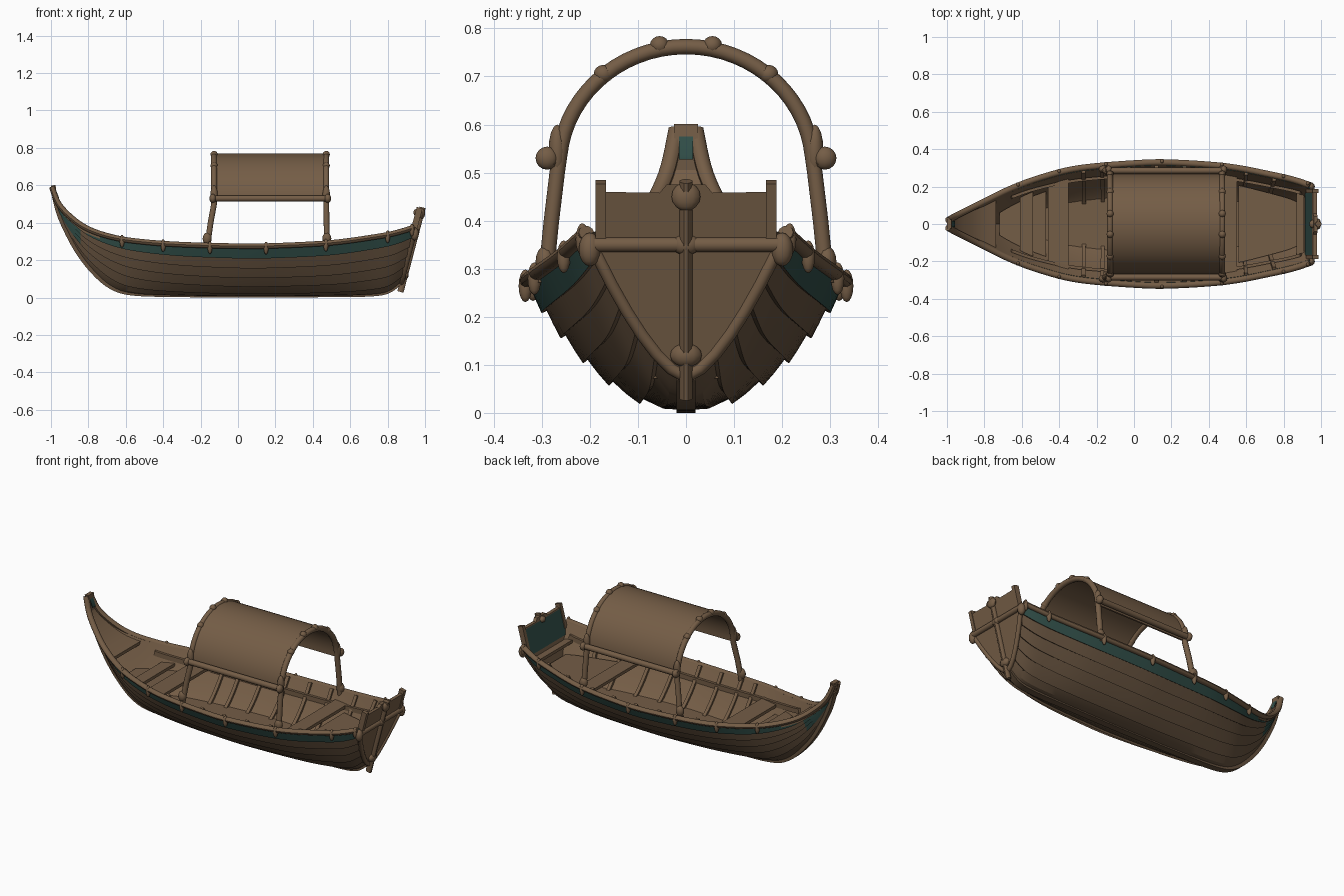
import bpy, bmesh, math
from mathutils import Vector as V

if "Cube" in bpy.data.objects:
    bpy.data.objects.remove(bpy.data.objects["Cube"])


def material(name, rgb):
    m = bpy.data.materials.new(name)
    m.diffuse_color = (*rgb, 1)
    m.use_nodes = True
    m.node_tree.nodes["Principled BSDF"].inputs["Base Color"].default_value = m.diffuse_color
    return m


WOOD = material("warm wood", (0.175, 0.109, 0.061))
HULL = material("dark hull wood", (0.13, 0.083, 0.048))
TEAL = material("teal paint", (0.03, 0.075, 0.064))


def finish(name, bm, mats=(WOOD,), angle=40):
    bmesh.ops.recalc_face_normals(bm, faces=bm.faces)
    me = bpy.data.meshes.new(name)
    bm.to_mesh(me)
    bm.free()
    for m in mats:
        me.materials.append(m)
    ob = bpy.data.objects.new(name, me)
    bpy.context.collection.objects.link(ob)
    bpy.ops.object.select_all(action='DESELECT')
    ob.select_set(True)
    bpy.context.view_layer.objects.active = ob
    bpy.ops.object.shade_smooth_by_angle(angle=math.radians(angle))
    return ob


# Stations bow to stern: keel x, keel z, sheer x, sheer z, half width, section power
ST = [(-.985, .54, -.995, .585, .018, 1.1), (-.95, .42, -.955, .49, .04, 1.1),
      (-.87, .26, -.87, .405, .083, 1.1), (-.78, .14, -.78, .352, .128, 1.15),
      (-.68, .055, -.65, .313, .19, 1.3), (-.56, .02, -.5, .292, .245, 1.5),
      (-.3, .012, -.3, .278, .295, 1.8), (0, .01, 0, .27, .322, 2),
      (.2, .01, .2, .272, .326, 2), (.5, .012, .5, .288, .305, 1.9),
      (.7, .015, .75, .322, .258, 1.7), (.8, .03, .86, .345, .232, 1.6),
      (.865, .075, .94, .37, .205, 1.5)]
N = len(ST) - 1


def station(u):
    i = min(int(u), N - 1)
    t = u - i
    a, b, c, d = (ST[max(0, min(N, j))] for j in (i - 1, i, i + 1, i + 2))
    return [.5 * (2*q + (r - p)*t + (2*p - 5*q + 4*r - s)*t*t + (3*q - p - 3*r + s)*t**3)
            for p, q, r, s in zip(a, b, c, d)]


def hull_point(u, t, off=0, side=1):
    kx, kz, sx, sz, w, p = station(u)
    f = t ** p
    dz = (sz - kz) * p * max(t, .02) ** (p - 1)
    n = math.hypot(w, dz)
    off *= min(1, w / .12)
    y = max(0, w * t + off * dz / n)
    return V((kx + (sx - kx) * f, side * y, kz + (sz - kz) * f - off * w / n))


def u_at(x):
    lo, hi = 0, N
    for _ in range(30):
        mid = (lo + hi) / 2
        lo, hi = (mid, hi) if station(mid)[2] < x else (lo, mid)
    return lo


def sweep(name, paths, hw, hh=None, ref=(0, 0, 1), sides=10, mat=WOOD):
    """Tube (or box when sides=4) along each path."""
    hh = hh or hw
    bm = bmesh.new()
    k = math.sqrt(2) if sides == 4 else 1
    for path in paths:
        path = [V(p) for p in path]
        rings = []
        for i, p in enumerate(path):
            tan = (path[min(i + 1, len(path) - 1)] - path[max(i - 1, 0)]).normalized()
            a = V(ref)
            a = (a - tan * a.dot(tan)).normalized()
            b = tan.cross(a)
            rings.append([bm.verts.new(p + a * hw * k * math.cos(q) + b * hh * k * math.sin(q))
                          for q in [2 * math.pi * (j + .5) / sides for j in range(sides)]])
        for r, s in zip(rings, rings[1:]):
            for j in range(sides):
                bm.faces.new((r[j], r[j - 1], s[j - 1], s[j]))
        bm.faces.new(rings[0])
        bm.faces.new(rings[-1])
    return finish(name, bm, (mat,))


def knobs(name, places):
    """Rounded bindings: (centre, radii)."""
    bm = bmesh.new()
    for c, r in places:
        vs = bmesh.ops.create_uvsphere(bm, u_segments=12, v_segments=8, radius=1)['verts']
        bmesh.ops.scale(bm, vec=r, verts=vs)
        bmesh.ops.translate(bm, vec=c, verts=vs)
    return finish(name, bm)


def slab(name, pairs, thick, mat=WOOD):
    """Board from left/right point pairs, thickened downwards."""
    bm = bmesh.new()
    rows = [[bm.verts.new(V(p) + V((0, 0, dz))) for p, dz in
             ((l, 0), (r, 0), (r, -thick), (l, -thick))] for l, r in pairs]
    for a, b in zip(rows, rows[1:]):
        for j in range(4):
            bm.faces.new((a[j], a[j - 1], b[j - 1], b[j]))
    bm.faces.new(rows[0])
    bm.faces.new(rows[-1])
    return finish(name, bm, (mat,))


def board(name, x0, x1, z, thick=.018, inset=.022):
    pairs = []
    for i in range(9):
        x = x0 + (x1 - x0) * i / 8
        _, kz, _, sz, w, p = station(u_at(x))
        y = max(.01, w * min(1, max(.001, (z - kz) / (sz - kz))) ** (1 / p) - inset)
        pairs.append(((x, -y, z), (x, y, z)))
    slab(name, pairs, thick)


def mirrored(path):
    return [path, [(x, -y, z) for x, y, z in path]]


US = [N * i / 72 for i in range(73)]

# Clinker hull: stepped strakes outside, smooth lining inside
bm = bmesh.new()
cuts = [0, .28, .47, .63, .77, .89, 1]
rows = []
for j in range(6):
    rows += [(cuts[j], .004 if j == 0 else .012), ((cuts[j] + cuts[j + 1]) / 2, .006), (cuts[j + 1], 0)]
rows += [(t, -.018) for t in (1, .85, .7, .55, .4, .2, 0)]
for side in (1, -1):
    grid = [[bm.verts.new(hull_point(u, t, o, side)) for t, o in rows] for u in US]
    for i in range(72):
        for r in range(len(rows) - 1):
            f = bm.faces.new((grid[i][r], grid[i + 1][r], grid[i + 1][r + 1], grid[i][r + 1]))
            u, strake = US[i], r // 3
            bow = .7 < u < 2.3 and 2 <= strake <= 5
            f.material_index = 1 if bow or (strake == 5 and u > 2.6) else 2 if r >= 18 else 0
finish("hull", bm, (HULL, TEAL, WOOD), 25)

# Keel and stem
keel = [(station(u)[0], 0, station(u)[1]) for u in US]
sweep("keel", [keel], .02, .01, ref=(0, 1, 0), sides=4, mat=HULL)

# Gunwale rails with bindings
rail = [(p[2], p[4] + .002, p[3] + .005) for p in map(station, US)]
sweep("gunwale", mirrored(rail), .015, .017)
ties = []
for x in (-.62, -.4, -.15, .15, .47, .8, .93):
    s = station(u_at(x))
    ties += [((x, d * (s[4] + .007), s[3] - .006), (.013, .014, .034)) for d in (1, -1)]
knobs("rail_bindings", ties)

# Bow deck and painted head patch
deck = [station(N * .28 * i / 16) for i in range(17)]
slab("bow_deck", [((s[2], -s[4], s[3] - .004), (s[2], s[4], s[3] - .004)) for s in deck], .018)
sweep("stem_head", [[(-.985, 0, .56), (-.988, 0, .6)]], .025, .013, ref=(0, 1, 0), sides=4)
slab("head_patch", [((-.973, -.015, .575), (-.973, .015, .575)),
                    ((-.957, -.015, .535), (-.957, .015, .535))], .008, TEAL)

# Floor, decks and seats
board("floor", -.58, .82, .09)
board("bow_platform", -.72, -.47, .2)
board("bow_slat", -.61, -.54, .235)
board("front_seat", -.46, -.35, .245)
board("middle_seat", .46, .55, .25)
board("stern_platform", .56, .88, .22, inset=.045)
board("stern_seat", .87, .91, .29)

# Inner ribs and stringers
ribs = []
for x in (-.27, -.17, -.03, .12, .27, .42, .6, .75):
    u = u_at(x)
    ribs += [[hull_point(u, .3 + .7 * i / 8, -.022, d) for i in range(9)] for d in (1, -1)]
sweep("ribs", ribs, .01, .009, ref=(1, 0, 0), sides=4)
string = [tuple(hull_point(u, .86, -.024)) for u in US[24:70]]
sweep("stringers", mirrored(string), .014, .008, sides=4)


# Transom board, leaning back
def tx(z):
    return .865 + .262 * (z - .075)


half = [(.205 * t, .075 + .295 * t ** 1.5) for t in (.0, .15, .3, .45, .6, .75, .9)]
half += [(.186, .36), (.186, .46), (.055, .458), (.04, .475)]
outline = half + [(-y, z) for y, z in reversed(half[1:])]
bm = bmesh.new()
front = [bm.verts.new((tx(z) - .008, y, z)) for y, z in outline]
back = [bm.verts.new((tx(z) + .012, y, z)) for y, z in outline]
bm.faces.new(front)
bm.faces.new(back)
for i in range(len(front)):
    bm.faces.new((front[i - 1], front[i], back[i], back[i - 1]))
finish("transom", bm)
bm = bmesh.new()
bm.faces.new([bm.verts.new((tx(z) - .012, y, z)) for y, z in
              ((-.172, .31), (.172, .31), (.172, .455), (-.172, .455))])
finish("transom_paint", bm, (TEAL,))

# Transom trim
edge = [(tx(z) + .008, y, z) for y, z in half[:7]]
sweep("transom_edge", mirrored(edge + [(.94, .205, .35)]), .013, ref=(1, 0, 0))
sweep("transom_beam", [[(tx(.35) + .012, -.19, .35), (tx(.35) + .012, .19, .35)]], .016)
sweep("transom_stiles", mirrored([(tx(.34), .177, .34), (tx(.48), .177, .48)]), .016, .011, ref=(1, 0, 0), sides=4)
sweep("stern_post", [[(tx(z) + .015, 0, z) for z in (.03, .1, .25, .4, .482)]], .018, .014, ref=(1, 0, 0))
knobs("stern_knobs", [((.892, 0, .12), (.02, .033, .025)), ((.983, 0, .45), (.017, .03, .03)),
                      ((.955, 0, .455), (.018, .022, .018)), ((.95, 0, .35), (.02, .03, .022))] +
      [((.945, d * .2, .34), (.022, .023, .035)) for d in (1, -1)])


# Canopy: cloth, hoops on posts, side poles and knots
def arc(r, h, n=32):
    return [(r * math.cos(math.pi * i / n), .512 + h * math.sin(math.pi * i / n)) for i in range(n + 1)]


bm = bmesh.new()
rings = [[bm.verts.new((x, y, z)) for x, y, z in
          [(x, y, z) for y, z in arc(.268, .258)] + [(x, y, z) for y, z in reversed(arc(.258, .248))]]
         for x in (-.125, .475)]
a, b = rings
for j in range(len(a)):
    bm.faces.new((a[j], a[j - 1], b[j - 1], b[j]))
for r in rings:
    for j in range(32):
        bm.faces.new((r[j], r[j + 1], r[-2 - j], r[-1 - j]))
finish("canopy", bm)

hoops, knots = [], []
for x, foot in ((-.128, -.165), (.472, .475)):
    leg = [(foot, .293, .27), ((x + foot) / 2, .28, .4), (x, .268, .5)]
    hoops.append(leg + [(x, y, z) for y, z in arc(.264, .25)[1:-1]] + [(p, -q, r) for p, q, r in reversed(leg)])
    for d in (1, -1):
        knots += [((foot, d * .293, .315), (.024, .02, .032)), ((x, d * .268, .545), (.02, .018, .055)),
                  ((x, d * .055, .765), (.019, .02, .019)), ((x, d * .172, .705), (.019, .02, .019))]
sweep("canopy_hoops", hoops, .016, ref=(1, 0, 0))
knobs("canopy_knots", knots)
sweep("canopy_poles", mirrored([(-.15, .285, .53), (.49, .285, .53)]), .017)
knobs("pole_ends", [((x, d * .289, .53), (.018, .024, .024)) for x in (-.135, .48) for d in (1, -1)])
